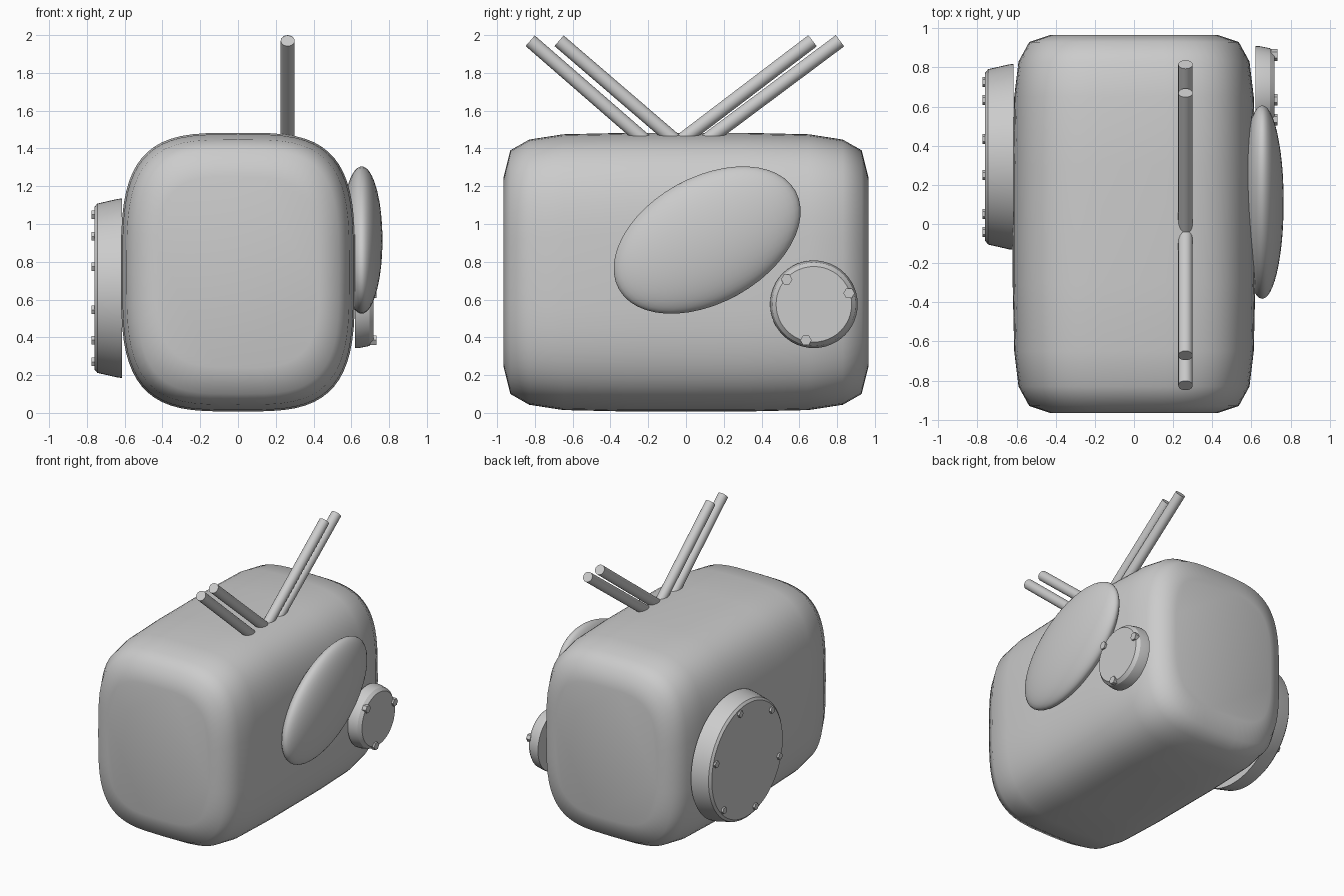
import bpy, bmesh, math
from mathutils import Vector, Matrix

if "Cube" in bpy.data.objects:
    bpy.data.objects.remove(bpy.data.objects["Cube"])


def loft(name, rings, smooth_angle):
    """Skin a list of equal-length rings and cap both ends."""
    bm = bmesh.new()
    rows = [[bm.verts.new(p) for p in ring] for ring in rings]
    n = len(rows[0])
    for a, b in zip(rows, rows[1:]):
        for i in range(n):
            bm.faces.new((a[i], a[(i + 1) % n], b[(i + 1) % n], b[i]))
    bm.faces.new(rows[0])
    bm.faces.new(rows[-1])
    bmesh.ops.recalc_face_normals(bm, faces=bm.faces)
    mesh = bpy.data.meshes.new(name)
    bm.to_mesh(mesh)
    bm.free()
    ob = bpy.data.objects.new(name, mesh)
    bpy.context.collection.objects.link(ob)
    bpy.ops.object.select_all(action='DESELECT')
    ob.select_set(True)
    bpy.context.view_layer.objects.active = ob
    bpy.ops.object.shade_smooth_by_angle(angle=math.radians(smooth_angle))
    return ob


def spow(v, e):
    return math.copysign(abs(v) ** e, v)


def squircle(y, hx, hz, cz=0.745, n=64, power=3.5):
    ring = []
    for i in range(n):
        t = 2 * math.pi * i / n
        ring.append((hx * spow(math.cos(t), 2 / power), y,
                     cz + hz * spow(math.sin(t), 2 / power)))
    return ring


def lathe_x(name, cy, cz, profile, n, angle=30):
    """Revolve (x, radius) pairs around a line parallel to x."""
    return loft(name, [[(x, cy + r * math.cos(2 * math.pi * i / n),
                         cz + r * math.sin(2 * math.pi * i / n)) for i in range(n)]
                       for x, r in profile], angle)


def bolts(name, cy, cz, ring_r, count, start, x0, x1, r):
    for k in range(count):
        a = math.radians(start) + 2 * math.pi * k / count
        lathe_x(f"{name}_{k + 1}", cy + ring_r * math.cos(a), cz + ring_r * math.sin(a),
                [(x0, r), (x1, r)], 6)


def rod(name, start, end, r, n=24):
    start, end = Vector(start), Vector(end)
    d = (end - start).normalized()
    u = Vector((1, 0, 0))
    v = d.cross(u)
    loft(name, [[c + r * (math.cos(2 * math.pi * i / n) * u + math.sin(2 * math.pi * i / n) * v)
                 for i in range(n)] for c in (start, end)], 30)


# Rounded body, symmetric front to back
half = [(0.965, 0.43, 0.505), (0.93, 0.535, 0.645), (0.83, 0.59, 0.702),
        (0.65, 0.612, 0.73), (0.3, 0.62, 0.738)]
sections = [(-y, a, b) for y, a, b in half] + half[::-1]
loft("body", [squircle(*s) for s in sections], 75)

# Two pairs of splayed rods on top
for i, (y0, y1) in enumerate([(0.145, 0.815), (0.012, 0.67), (-0.25, -0.825), (-0.09, -0.672)]):
    rod(f"top_rod_{i + 1}", (0.263, y0 - (y1 - y0) * 0.1, 1.42), (0.263, y1, 1.97), 0.037)

# Flattened, tilted oval bulge on the right
bpy.ops.mesh.primitive_uv_sphere_add(segments=48, ring_count=24)
bulge = bpy.context.object
bulge.name = "side_bulge"
bulge.data.transform(Matrix.Translation((0.655, 0.112, 0.915))
                     @ Matrix.Rotation(math.radians(29), 4, 'X')
                     @ Matrix.Diagonal((0.11, 0.535, 0.333, 1)))
bpy.ops.object.shade_smooth()

# Small bolted hatch on the right
lathe_x("small_hatch", 0.677, 0.575, [(0.62, 0.232), (0.64, 0.232), (0.695, 0.221), (0.718, 0.2)], 48)
bolts("small_hatch_bolt", 0.677, 0.575, 0.195, 3, 17.5, 0.70, 0.732, 0.03)

# Large bolted hatch on the left
lathe_x("large_hatch", 0.343, 0.66, [(-0.615, 0.475), (-0.64, 0.472), (-0.745, 0.448), (-0.76, 0.43)], 64)
bolts("large_hatch_bolt", 0.343, 0.66, 0.4, 6, 16.7, -0.745, -0.775, 0.026)
